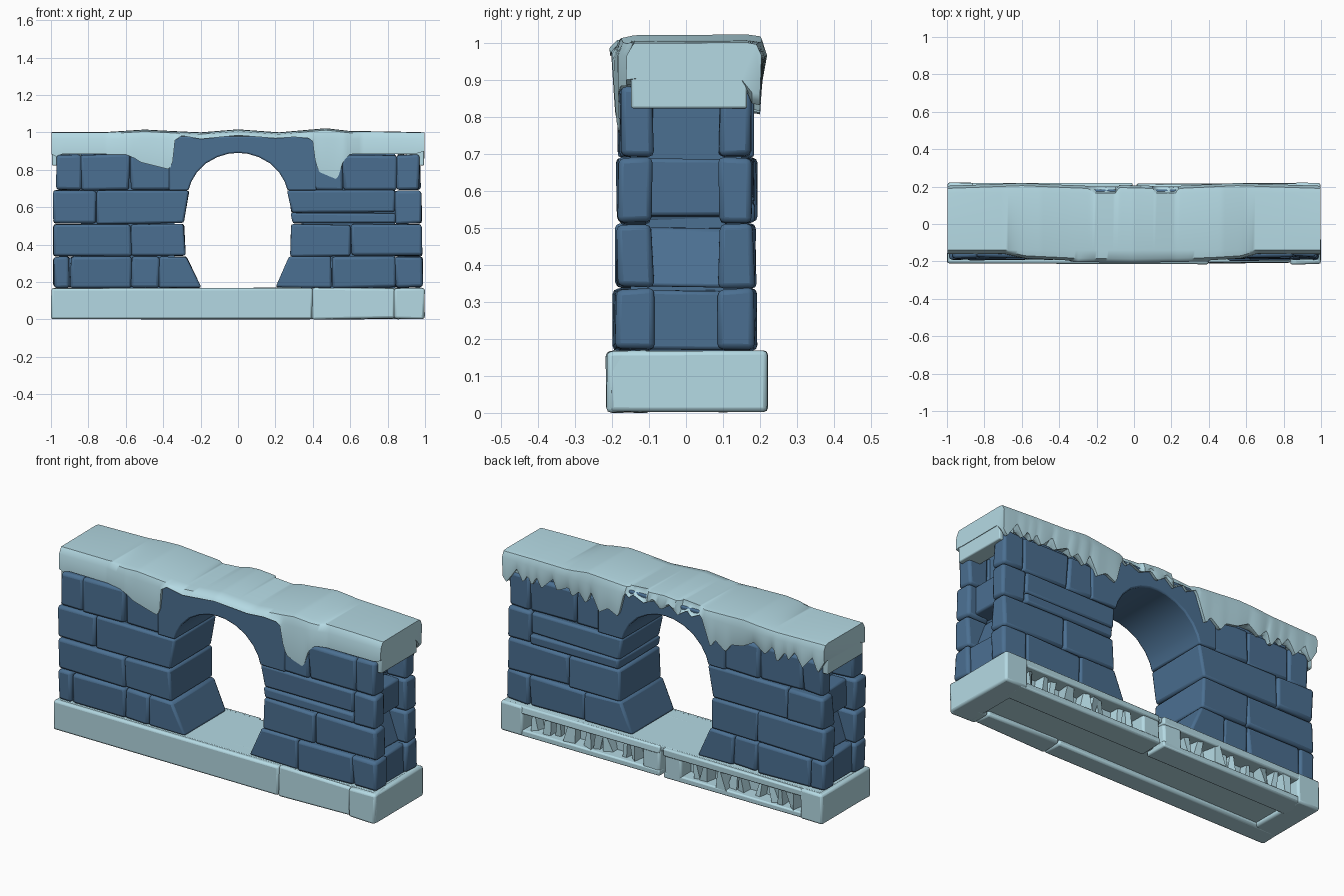
import bpy, bmesh, math, random

if "Cube" in bpy.data.objects:
    bpy.data.objects.remove(bpy.data.objects["Cube"])
random.seed(4)


def material(name, rgb):
    m = bpy.data.materials.new(name)
    m.diffuse_color = (*rgb, 1)
    m.use_nodes = True
    m.node_tree.nodes["Principled BSDF"].inputs["Base Color"].default_value = m.diffuse_color
    return m


ICE = material("pale_ice_blue", (0.46, 0.70, 0.775))
STONE = material("slate_blue", (0.07, 0.16, 0.285))


def finish(bm, name, mat, bevel=0):
    bmesh.ops.recalc_face_normals(bm, faces=bm.faces[:])
    me = bpy.data.meshes.new(name)
    bm.to_mesh(me)
    bm.free()
    me.materials.append(mat)
    ob = bpy.data.objects.new(name, me)
    bpy.context.collection.objects.link(ob)
    if bevel:
        b = ob.modifiers.new("worn_edges", 'BEVEL')
        b.width, b.segments, b.limit_method = bevel, 2, 'ANGLE'
    return ob


def prism(name, pts, y0, y1, mat, bevel=0.018, jit=0.0):
    """Extrude an x-z outline from y0 to y1, with slightly uneven corners."""
    bm = bmesh.new()
    j = lambda: random.uniform(-jit, jit)
    a, b = ([bm.verts.new((x + j(), y + j(), z + j() * .7)) for x, z in pts] for y in (y0, y1))
    bm.faces.new(a)
    bm.faces.new(b[::-1])
    for i in range(len(pts)):
        k = (i + 1) % len(pts)
        bm.faces.new((a[i], b[i], b[k], a[k]))
    return finish(bm, name, mat, bevel)


def box(name, x0, x1, y0, y1, z0, z1, mat, bevel=0.018, jit=0.0):
    return prism(name, [(x0, z0), (x1, z0), (x1, z1), (x0, z1)], y0, y1, mat, bevel, jit)


def lerp(table, x):
    for (x0, v0), (x1, v1) in zip(table, table[1:]):
        if x <= x1:
            return v0 + (v1 - v0) * (x - x0) / (x1 - x0)
    return table[-1][1]


# base plinth: core, top slab, front blocks, end blocks
box("base_core", -.97, .97, -.15, .13, .025, .162, ICE, 0)
box("base_top_slab", -.97, .97, -.19, .2, .14, .169, ICE, .004)
for x0, x1 in ((-.995, .395), (.398, .836), (.84, .995)):
    box("base_front_block", x0, x1, -.212, -.1, .003, .168, ICE, .012, .006)
for s in (-1, 1):
    x0, x1 = sorted((s * .86, s * .997))
    box("base_end_block", x0, x1, -.208, .22, .003, .167, ICE, .012, .002)
    # broken back of the plinth: rails around a niche with shards inside
    x0, x1 = sorted((s * .012, s * .9))
    box("base_back_top_rail", x0, x1, .08, .215, .128, .167, ICE, .008, .005)
    box("base_back_bottom_rail", x0, x1, .08, .215, .003, .036, ICE, .008, .003)
    x0, x1 = sorted((s * .012, s * .12))
    box("base_back_middle_post", x0, x1, .08, .213, .006, .163, ICE, .012, .004)
    for x in (.19, .25, .36, .42, .47, .58, .68, .73, .8):
        x, w = s * x, random.uniform(.015, .035) * random.choice((-1, 1))
        prism("base_shard", [(x - w, .025), (x + w * .6, .025), (x + w, .14), (x - w * .1, .14)],
              .1, random.uniform(.17, .21), ICE, 0, .014)

# rubble core inside each side, with recessed stones filling the ends
for s in (-1, 1):
    x0, x1 = sorted((s * .34, s * .84))
    box("wall_core", x0, x1, -.15, .15, .165, .9, STONE, 0)
    for z0, z1, reach, lean in ((.17, .33, .965, 0), (.34, .5, .9, .03), (.53, .685, .93, 0)):
        pts = [(s * .8, z0), (s * (reach + lean), z0), (s * (reach - lean), z1), (s * .8, z1)]
        prism("end_fill_stone", pts, -.11, .11, STONE, .01, .004)

# stone courses: (z0, z1, face depth, joints from the end inward, both sides)
courses = [
    (.17, .335, .187, (-.985, -.9, -.57, -.42), (.985, .84, .5)),
    (.338, .508, .187, (-.99, -.57), (.985, .6)),
    (.512, .688, .182, (-.985, -.76), (.98, .84)),
    (.692, .88, .175, (-.97, -.84, -.58, -.35), (.975, .85, .56, .39)),
]
# half width of the opening by height
opening = [(.17, .2), (.335, .277), (.42, .287), (.51, .289), (.6, .283), (.69, .265)]
for row, (z0, z1, d, left, right) in enumerate(courses):
    for xs in (left, right):
        s = 1 if xs[0] > 0 else -1
        for a, b in zip(xs, xs[1:]):
            x0, x1 = sorted((a, b))
            for side in (-1, 1):
                y0, y1 = sorted((side * .09, side * (d + random.uniform(-.005, .006))))
                box("wall_stone", x0 + .001, x1 - .001, y0, y1, z0, z1, STONE, .015, .007)
        # through-stones lining the opening, thin split ones on the right
        if row < 3:
            xo = xs[-1]
            spans = [(z0, .568), (.572, z1)] if row == 2 and s > 0 else [(z0, z1)]
            for lo, hi in spans:
                prism("opening_stone", [(xo, lo), (s * lerp(opening, lo), lo),
                                        (s * lerp(opening, hi), hi), (xo, hi)],
                      -d, d, STONE, .012, .006)

# arch block over the opening
half = [(.265, .69), (.25, .735), (.22, .785), (.17, .835), (.11, .868), (.05, .886)]
arch = half + [(0, .89)] + [(-x, z) for x, z in half[::-1]]
prism("arch_block", arch + [(-.37, .69), (-.37, .978), (.42, .978), (.42, .69)], -.184, .184, STONE, .008)

# snow cap: swept section with a dripping front edge and icicles behind
front = [(-1, .885), (-.97, .87), (-.94, .885), (-.6, .882), (-.55, .86), (-.52, .84), (-.45, .822),
         (-.37, .802), (-.35, .83), (-.34, .955), (-.3, .982), (-.2, .964), (0, .984), (.2, .968),
         (.3, .975), (.38, .968), (.4, .95), (.41, .86), (.43, .79), (.5, .76), (.53, .748),
         (.565, .85), (.6, .883), (.95, .885), (1, .9)]
face = [(-1, -.166), (-.7, -.164), (-.58, -.19), (-.3, -.203), (0, -.207), (.4, -.2), (.57, -.19),
        (.66, -.164), (1, -.166)]
crest = [(-1, 1), (-.7, 1), (-.5, 1.013), (-.35, 1.005), (-.2, .998), (0, 1.014), (.22, .998),
         (.47, 1.02), (.6, 1.005), (.8, 1.003), (1, .998)]
back, x, tip = [], -1.0, False
while x < 1.06:
    a = abs(x)
    if a < .27:
        z = random.uniform(.92, .95) if tip else .968
    elif a < .43:
        z = random.uniform(.8, .83) if tip else .85
    else:
        z = random.uniform(.82, .87) if tip else random.uniform(.89, .925)
    back.append((x, z))
    tip = not tip
    x += random.uniform(.02, .075)
edge = [(-1, .2), (-.6, .215), (-.25, .2), (-.2, .175), (-.1, .175), (-.08, .205), (.1, .2),
        (.12, .175), (.22, .175), (.24, .2), (.55, .215), (1, .2)]
bm = bmesh.new()
N, rings = 160, []
for i in range(N + 1):
    x = -.997 + 1.994 * i / N
    f, t, b, e = lerp(front, x), lerp(crest, x), lerp(back, x), lerp(edge, x)
    fy = lerp(face, x)
    low = fy + max(0, .96 - f) * .06
    sec = [(low, f), (fy + .006, max(.965, f + .008)), (fy + .02, t - .008), (-.14, t), (.165, t + .002),
           (e - .01, t - .003), (e + .004, max(.965, b + .012)), (.2, b), (.178, b + .004),
           (.15, .9), (-.12, .9), (low + .028, f + .004)]
    rings.append([bm.verts.new((x, y, z)) for y, z in sec])
for r, q in zip(rings, rings[1:]):
    for k in range(len(r)):
        n = (k + 1) % len(r)
        bm.faces.new((r[k], r[n], q[n], q[k]))
bm.faces.new(rings[0])
bm.faces.new(rings[-1][::-1])
finish(bm, "snow_cap", ICE)

# end panels of the cap
for s in (-1, 1):
    x0, x1 = sorted((s * .9, s * .994))
    box("cap_end_panel", x0, x1, -.148, .165, .822, .98, ICE, .006)

# soft shading with kept edges
for ob in bpy.context.collection.objects:
    ob.select_set(True)
    bpy.context.view_layer.objects.active = ob
bpy.ops.object.shade_smooth_by_angle(angle=math.radians(40))
